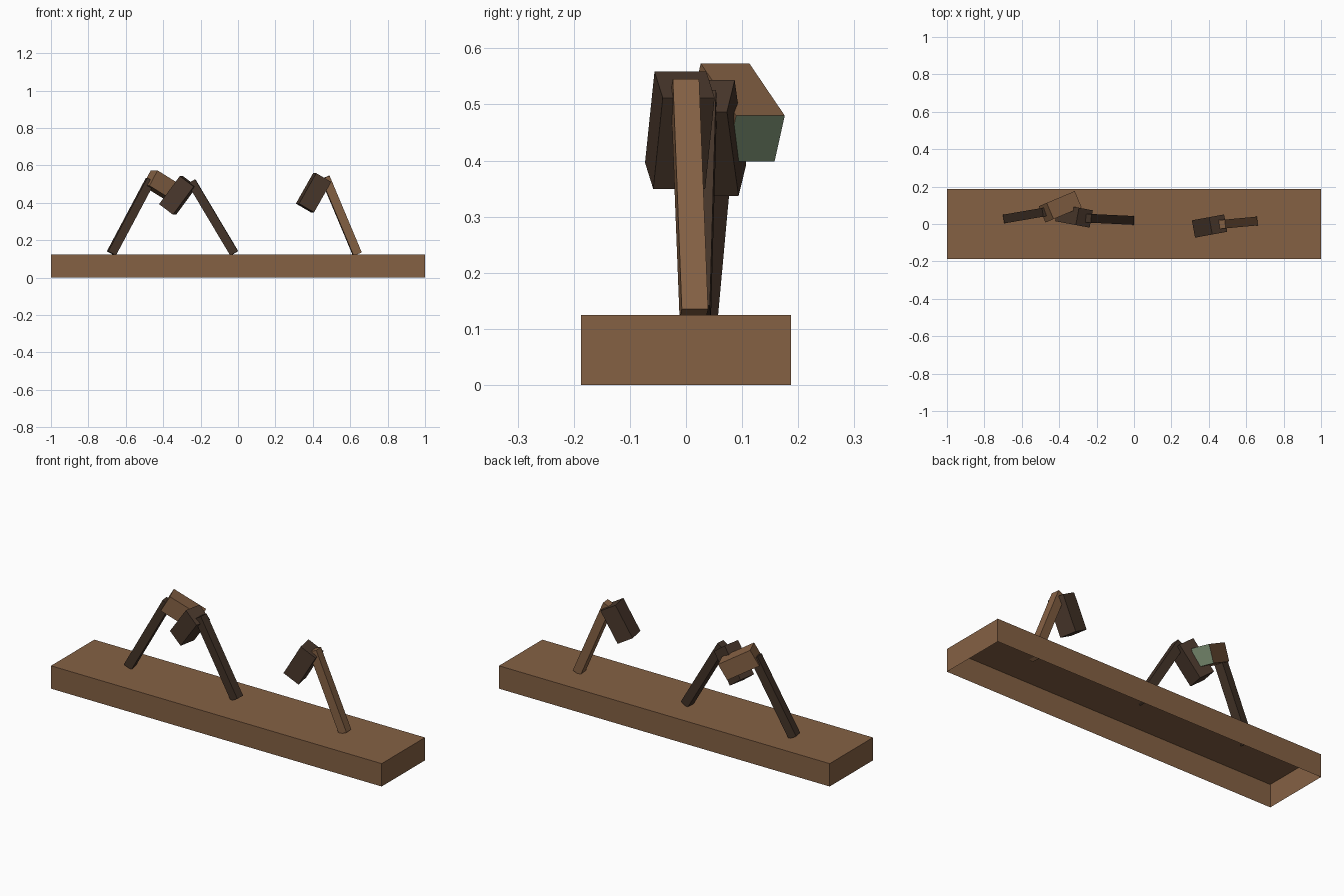
import bpy
import bmesh
from mathutils import Matrix, Vector

if "Cube" in bpy.data.objects:
    bpy.data.objects.remove(bpy.data.objects["Cube"], do_unlink=True)


def material(name, rgb):
    linear = [((c / 255 + 0.055) / 1.055) ** 2.4 for c in rgb] + [1.0]
    mat = bpy.data.materials.new(name)
    mat.use_nodes = True
    mat.diffuse_color = linear
    mat.node_tree.nodes["Principled BSDF"].inputs["Base Color"].default_value = linear
    return mat


WOOD = material("warm wood", (133, 97, 68))
DARK = material("dark wood", (74, 56, 44))
DARKER = material("dark handle wood", (67, 51, 40))
GREEN = material("mossy green", (114, 132, 106))


def box(name, size, center, mats, axis=None, edit=None):
    """Box whose local x runs along axis, with local y kept level."""
    bm = bmesh.new()
    bmesh.ops.create_cube(bm, size=1)
    bmesh.ops.scale(bm, vec=size, verts=bm.verts)
    bm.normal_update()
    if edit:
        edit(bm)
    if axis:
        along = Vector(axis).normalized()
        level = Vector((0, 0, 1)).cross(along).normalized()
        rot = Matrix((along, level, along.cross(level))).transposed()
        bmesh.ops.rotate(bm, cent=(0, 0, 0), matrix=rot, verts=bm.verts)
    mesh = bpy.data.meshes.new(name)
    bm.to_mesh(mesh)
    bm.free()
    for mat in mats:
        mesh.materials.append(mat)
    obj = bpy.data.objects.new(name, mesh)
    obj.location = center
    bpy.context.collection.objects.link(obj)
    return obj


def open_bottom(bm):
    down = [f for f in bm.faces if f.normal.z < -0.5]
    bmesh.ops.delete(bm, geom=down, context="FACES_ONLY")


def paint_end(bm):
    for f in bm.faces:
        f.material_index = int(f.normal.x > 0.5)


def handle(name, foot, tip, mat):
    foot, tip = Vector(foot), Vector(tip)
    box(name, ((tip - foot).length, 0.047, 0.047), (foot + tip) / 2, [mat], tip - foot)


def head(name, center, axis, mats, edit=None):
    box(name, (0.1875, 0.094, 0.094), center, mats, axis, edit)


# Hollow base, open underneath
box("base", (2, 0.374, 0.125), (0, 0, 0.0625), [WOOD], edit=open_bottom)

# Leaning handles
handle("right_handle", (-0.677, 0.03, 0.13), (-0.468, 0.066, 0.523), DARKER)
handle("middle_handle", (-0.02, 0.02, 0.13), (-0.249, 0.031, 0.514), DARKER)
handle("left_handle", (0.638, 0.014, 0.126), (0.466, -0.002, 0.536), WOOD)

# Hammer heads
head("right_head", (-0.395, 0.092, 0.486), (0.8, 0.337, -0.497), [WOOD, GREEN], paint_end)
head("middle_head", (-0.321, 0.044, 0.44), (-0.59, 0.11, -0.8), [DARK])
head("left_head", (0.404, -0.011, 0.454), (-0.49, -0.09, -0.865), [DARK])
